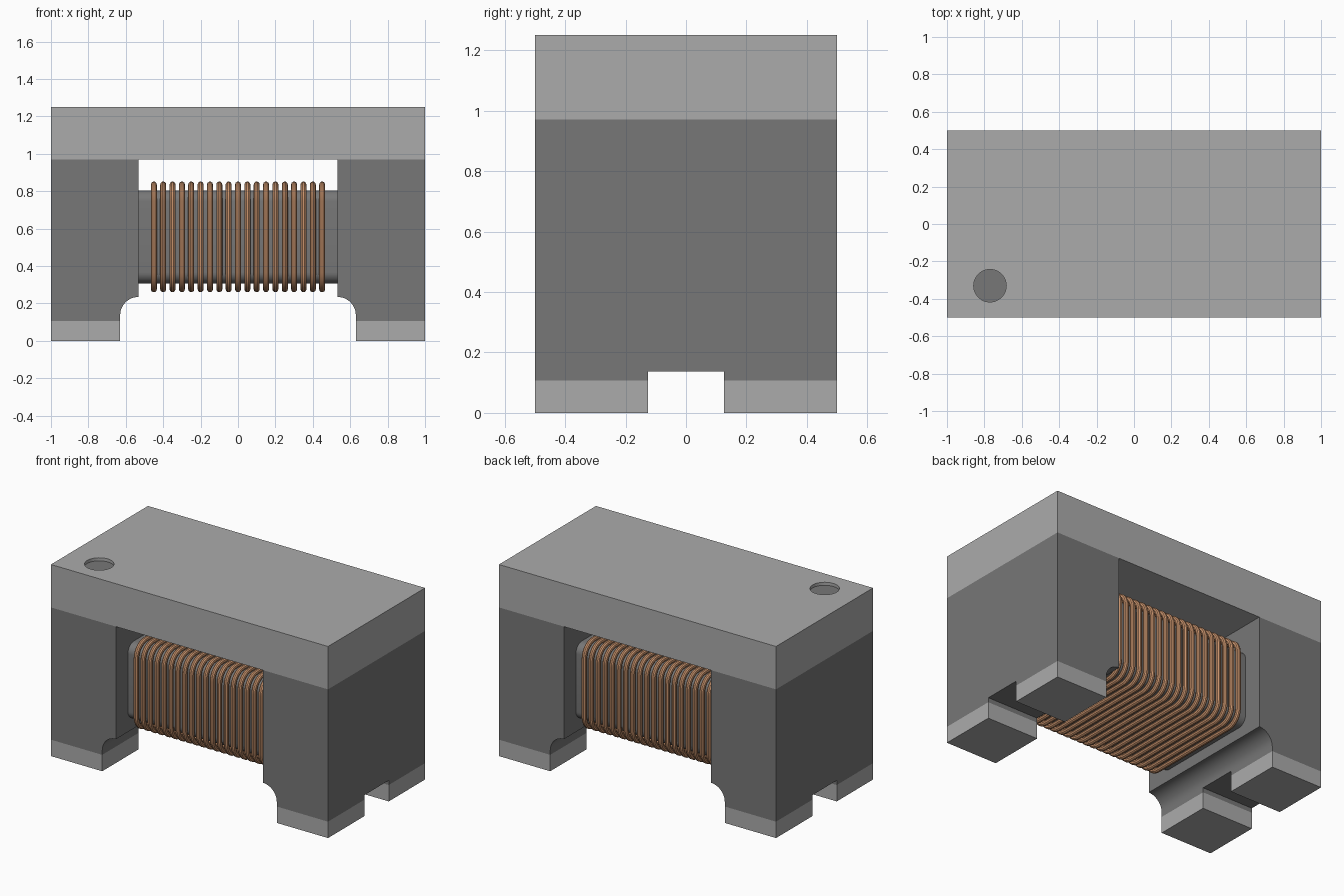
import bpy, bmesh, math
from mathutils import Matrix

old = bpy.data.objects.get("Cube")
if old:
    bpy.data.objects.remove(old, do_unlink=True)


def material(name, rgb):
    m = bpy.data.materials.new(name)
    m.use_nodes = True
    m.diffuse_color = (*rgb, 1)
    m.node_tree.nodes["Principled BSDF"].inputs["Base Color"].default_value = (*rgb, 1)
    return m


LIGHT = material("light grey", (0.41, 0.41, 0.41))
DARK = material("dark grey", (0.185, 0.185, 0.185))
COPPER = material("copper", (0.58, 0.29, 0.15))


def finish(name, bm, mat, smooth=False):
    bmesh.ops.recalc_face_normals(bm, faces=bm.faces[:])
    me = bpy.data.meshes.new(name)
    bm.to_mesh(me)
    bm.free()
    ob = bpy.data.objects.new(name, me)
    bpy.context.collection.objects.link(ob)
    me.materials.append(mat)
    if smooth:
        smooth_by_angle(ob)
    return ob


def smooth_by_angle(ob):
    bpy.ops.object.select_all(action='DESELECT')
    ob.select_set(True)
    bpy.context.view_layer.objects.active = ob
    bpy.ops.object.shade_smooth_by_angle(angle=math.radians(35))


def box(name, lo, hi, mat):
    bm = bmesh.new()
    bmesh.ops.create_cube(bm, size=1)
    for v in bm.verts:
        v.co = [(a + b) / 2 + c * (b - a) for a, b, c in zip(lo, hi, v.co)]
    return finish(name, bm, mat)


def prism(name, points, offset, mat):
    """Extrude a closed 3D outline along an offset."""
    bm = bmesh.new()
    face = bm.faces.new([bm.verts.new(p) for p in points])
    ext = bmesh.ops.extrude_face_region(bm, geom=[face])
    bmesh.ops.translate(bm, vec=offset,
                        verts=[g for g in ext["geom"] if isinstance(g, bmesh.types.BMVert)])
    # the starting face stays as the second cap
    return finish(name, bm, mat, True)


def disc(name, x, y, z0, z1, r, mat):
    bm = bmesh.new()
    bmesh.ops.create_cone(bm, cap_ends=True, segments=48, radius1=r, radius2=r,
                          depth=z1 - z0, matrix=Matrix.Translation((x, y, (z0 + z1) / 2)))
    return finish(name, bm, mat, True)


def rounded_loop(x, hy, z0, z1, r, steps=8):
    """Rounded rectangle in the plane at x."""
    pts = []
    corners = [(hy - r, z1 - r), (-hy + r, z1 - r), (-hy + r, z0 + r), (hy - r, z0 + r)]
    for q, (cy, cz) in enumerate(corners):
        for i in range(steps + 1):
            a = (q + i / steps) * math.pi / 2
            pts.append((x, cy + r * math.cos(a), cz + r * math.sin(a)))
    return pts


# Key dimensions
TOP, PLATE, FOOT, NOTCH = 1.25, 0.97, 0.107, 0.137
IN, FOOT_IN, COVE = 0.532, 0.63, 0.098
DOT = (-0.77, -0.33)

# Top plate with a shallow round marker recess
plate = box("top_plate", (-1, -0.5, PLATE), (1, 0.5, TOP), LIGHT)
cutter = disc("marker_cutter", *DOT, TOP - 0.025, TOP + 0.05, 0.087, LIGHT)
cutter.hide_render = True
mod = plate.modifiers.new("marker_recess", 'BOOLEAN')
mod.operation, mod.solver, mod.object = 'DIFFERENCE', 'EXACT', cutter
bpy.context.view_layer.objects.active = plate
bpy.ops.object.modifier_apply(modifier=mod.name)
bpy.data.objects.remove(cutter, do_unlink=True)
disc("marker_floor", *DOT, TOP - 0.028, TOP - 0.02, 0.087, DARK)

# Core end blocks, with a cove under the inner edge, and split feet
for side, s in (("left", 1), ("right", -1)):
    outline = [(1, NOTCH), (1, PLATE), (IN, PLATE)]
    for i in range(13):
        a = math.pi / 2 * (1 - i / 12)
        outline.append((IN + COVE * math.cos(a), NOTCH + COVE * math.sin(a)))
    prism(side + "_end_block", [(s * x, -0.5, z) for x, z in outline], (0, 1, 0), DARK)
    x0, x1 = sorted((s * FOOT_IN, s))
    for end, y0, y1 in (("front", -0.5, -0.126), ("back", 0.126, 0.5)):
        box(f"{side}_{end}_foot_neck", (x0, y0, FOOT), (x1, y1, NOTCH), DARK)
        box(f"{side}_{end}_foot_terminal", (x0, y0, 0), (x1, y1, FOOT), LIGHT)

# Core bar between the end blocks
prism("core_bar", rounded_loop(-IN - 0.01, 0.375, 0.308, 0.805, 0.06),
      (2 * IN + 0.02, 0, 0), DARK)

# Copper winding: nineteen closed turns
curve = bpy.data.curves.new("wire_winding", 'CURVE')
curve.dimensions = '3D'
curve.bevel_depth = 0.016
curve.bevel_resolution = 3
for n in range(19):
    pts = rounded_loop(-0.45 + 0.05 * n, 0.405, 0.276, 0.836, 0.09)
    sp = curve.splines.new('POLY')
    sp.points.add(len(pts) - 1)
    for p, co in zip(sp.points, pts):
        p.co = (*co, 1)
    sp.use_cyclic_u = True
winding = bpy.data.objects.new("wire_winding", curve)
bpy.context.collection.objects.link(winding)
curve.materials.append(COPPER)
bpy.ops.object.select_all(action='DESELECT')
winding.select_set(True)
bpy.context.view_layer.objects.active = winding
bpy.ops.object.convert(target='MESH')
smooth_by_angle(bpy.context.view_layer.objects.active)
